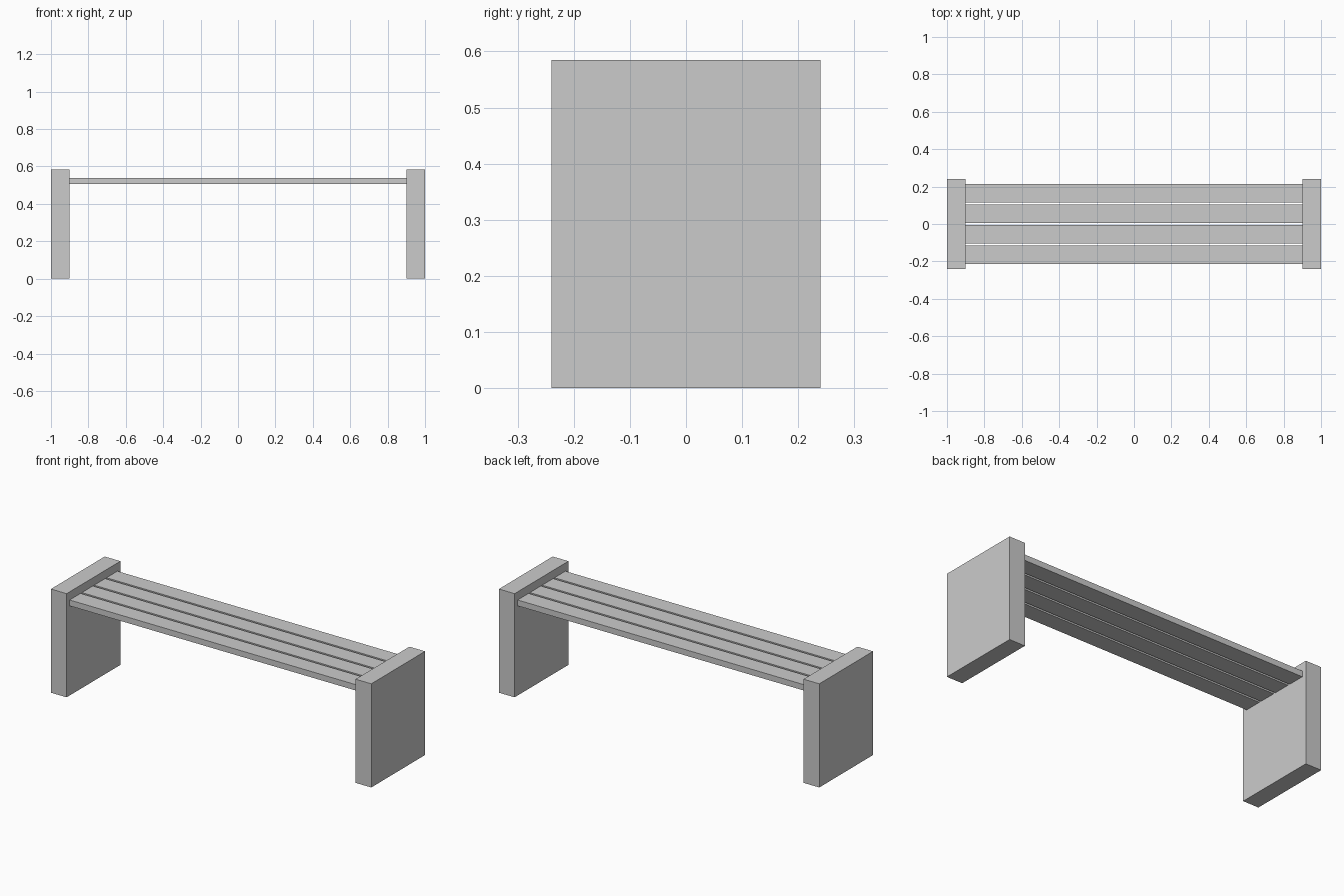
import bpy

if "Cube" in bpy.data.objects:
    bpy.data.objects.remove(bpy.data.objects["Cube"])


def box(name, x, y, z):
    """Add a box spanning the given (min, max) ranges."""
    spans = (x, y, z)
    bpy.ops.mesh.primitive_cube_add(size=1, location=[(a + b) / 2 for a, b in spans])
    obj = bpy.context.object
    obj.name = name
    obj.scale = [b - a for a, b in spans]
    bpy.ops.object.transform_apply(location=False, rotation=False, scale=True)
    return obj


INNER = 0.902            # inner face of the end panels
SLATS, SLAT_W, GAP = 4, 0.0975, 0.012

# End panels
box("left_end_panel", (-1, -INNER), (-0.24, 0.24), (0, 0.585))
box("right_end_panel", (INNER, 1), (-0.24, 0.24), (0, 0.585))

# Seat slats, evenly spaced and centred between the panels
start = -(SLATS * SLAT_W + (SLATS - 1) * GAP) / 2
for i in range(SLATS):
    y = start + i * (SLAT_W + GAP)
    box(f"seat_slat_{i + 1}", (-INNER, INNER), (y, y + SLAT_W), (0.506, 0.539))
